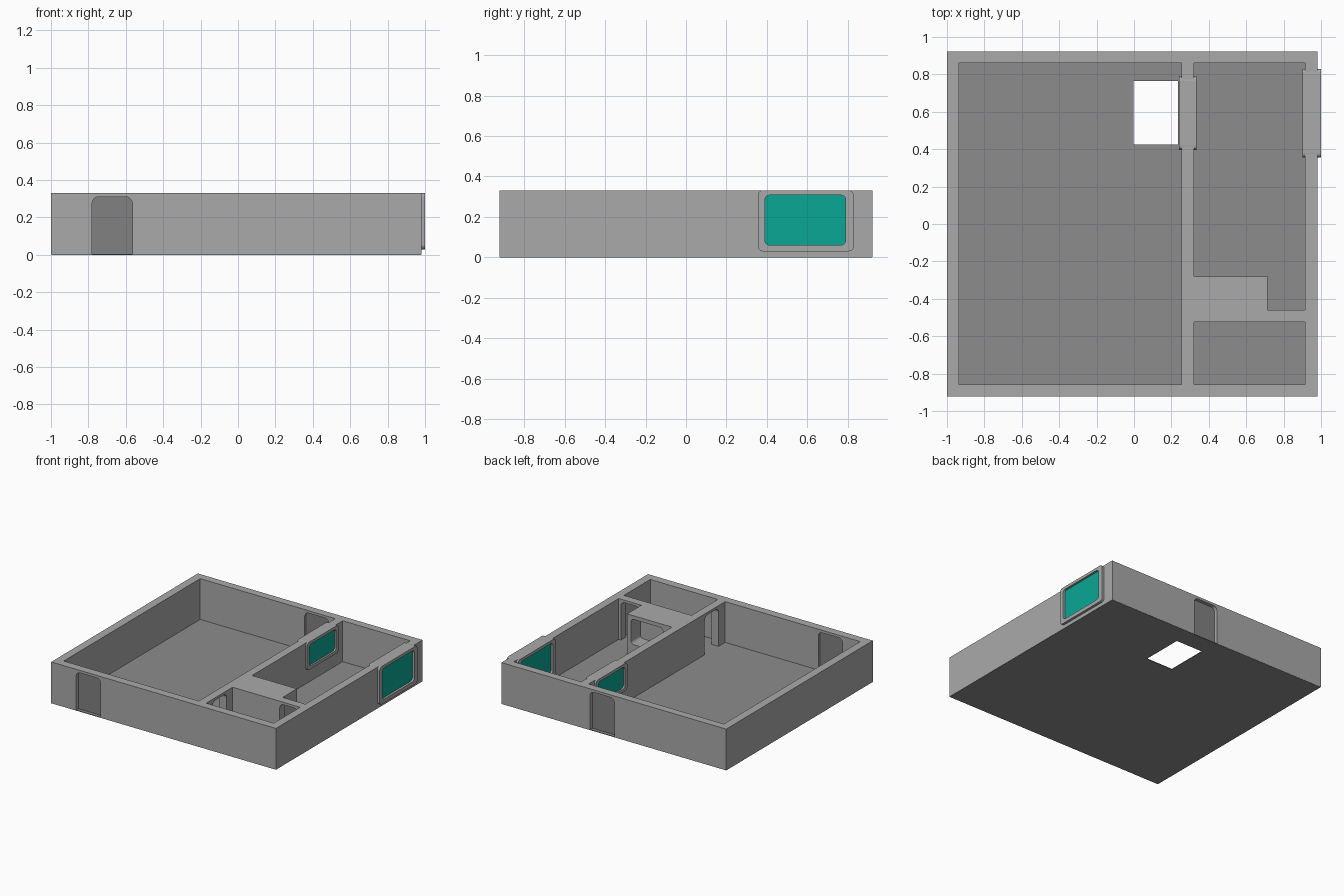
import bpy, bmesh, math

if "Cube" in bpy.data.objects:
    bpy.data.objects.remove(bpy.data.objects["Cube"])

H, FLOOR = 0.33, 0.005


def material(name, r, g, b):
    m = bpy.data.materials.new(name)
    m.diffuse_color = (r, g, b, 1)
    m.use_nodes = True
    m.node_tree.nodes["Principled BSDF"].inputs["Base Color"].default_value = m.diffuse_color
    return m


wall_grey = material("wall_grey", 0.40, 0.40, 0.40)
floor_grey = material("floor_grey", 0.265, 0.265, 0.265)
door_grey = material("door_grey", 0.22, 0.22, 0.22)
teal = material("teal_glass", 0.003, 0.39, 0.30)


def rounded(u0, u1, v0, v1, r, n=5):
    pts = []
    for cu, cv, a in ((u1 - r, v1 - r, 0), (u0 + r, v1 - r, 90), (u0 + r, v0 + r, 180), (u1 - r, v0 + r, 270)):
        for i in range(n + 1):
            t = math.radians(a + 90 * i / n)
            pts.append((cu + r * math.cos(t), cv + r * math.sin(t)))
    return pts


def rect(u0, u1, v0, v1):
    return [(u0, v0), (u1, v0), (u1, v1), (u0, v1)]


def prism(name, pts, axis, a, b, mat=None):
    """Extrude a 2D profile along an axis from a to b."""
    place = {'X': lambda u, v, w: (w, u, v), 'Y': lambda u, v, w: (u, w, v), 'Z': lambda u, v, w: (u, v, w)}[axis]
    bm = bmesh.new()
    lo = [bm.verts.new(place(u, v, a)) for u, v in pts]
    hi = [bm.verts.new(place(u, v, b)) for u, v in pts]
    bm.faces.new(lo)
    bm.faces.new(hi)
    for i in range(len(pts)):
        j = (i + 1) % len(pts)
        bm.faces.new((lo[i], lo[j], hi[j], hi[i]))
    bmesh.ops.recalc_face_normals(bm, faces=bm.faces)
    me = bpy.data.meshes.new(name)
    bm.to_mesh(me)
    bm.free()
    if mat:
        me.materials.append(mat)
    ob = bpy.data.objects.new(name, me)
    bpy.context.scene.collection.objects.link(ob)
    return ob


def cut(target, cutters):
    """Subtract each cutter, apply, and delete the cutters."""
    for c in cutters:
        c.hide_render = True
        m = target.modifiers.new("cut", 'BOOLEAN')
        m.operation, m.solver, m.object = 'DIFFERENCE', 'EXACT', c
        bpy.context.view_layer.objects.active = target
        bpy.ops.object.modifier_apply(modifier=m.name)
        bpy.data.objects.remove(c)


# Walls: solid block with the rooms cut out
walls = prism("walls", rect(-1, 0.98, -0.922, 0.922), 'Z', 0.001, H, wall_grey)
rooms = [
    rect(-0.935, 0.255, -0.857, 0.86),
    [(0.32, -0.28), (0.715, -0.28), (0.715, -0.46), (0.915, -0.46), (0.915, 0.86), (0.32, 0.86)],
    rect(0.32, 0.915, -0.857, -0.525),
]
cut(walls, [prism("room_cutter", r, 'Z', -0.1, 0.5, wall_grey) for r in rooms])

# Doorways: axis, span along the wall, wall depth range, optional closed panel plane
doors = [
    ("front_door", 'Y', -0.78, -0.565, -1.0, -0.8, -0.885),
    ("back_door", 'Y', -0.015, 0.2, 0.8, 1.0, 0.885),
    ("hall_door", 'X', -0.775, -0.6, 0.2, 0.38, None),
    ("side_door", 'Y', 0.735, 0.895, -0.56, -0.43, None),
]
for name, axis, u0, u1, a, b, plane in doors:
    cut(walls, [prism("door_cutter", rounded(u0, u1, -0.1, 0.31, 0.035), axis, a, b, wall_grey)])
    if plane is not None:
        prism(name, rect(u0 - 0.005, u1 + 0.005, 0.002, 0.315), axis, plane - 0.008, plane + 0.008, door_grey)

# Niche in the covered block
cut(walls, [prism("niche_cutter", rounded(0.4, 0.68, 0.1, 0.3, 0.025), 'Y', -0.4, -0.2, wall_grey)])

# Floor with stair opening
floor = prism("floor", rect(-0.998, 0.978, -0.92, 0.92), 'Z', 0, FLOOR, floor_grey)
cut(floor, [prism("hole_cutter", rect(-0.003, 0.235, 0.425, 0.765), 'Z', -0.1, 0.1, floor_grey)])

# Windows: rounded frame with a teal pane
windows = [
    ("outer", 0.9, 1.0, (0.355, 0.83, 0.03, H + .001), (0.39, 0.79, 0.06, 0.308)),
    ("inner", 0.24, 0.333, (0.395, 0.79, 0.11, H + .001), (0.425, 0.76, 0.135, 0.308)),
]
for name, a, b, out, hole in windows:
    cut(walls, [prism("window_cutter", rounded(*hole, 0.02), 'X', a - 0.03, b + 0.03, wall_grey)])
    frame = prism(name + "_window_frame", rounded(*out, 0.025), 'X', a, b, wall_grey)
    cut(frame, [prism("pane_cutter", rounded(*hole, 0.025), 'X', a - 0.1, b + 0.1, wall_grey)])
    mid = (a + b) / 2
    prism(name + "_window_pane", rounded(*hole, 0.025), 'X', mid - 0.033, mid + 0.033, teal)
